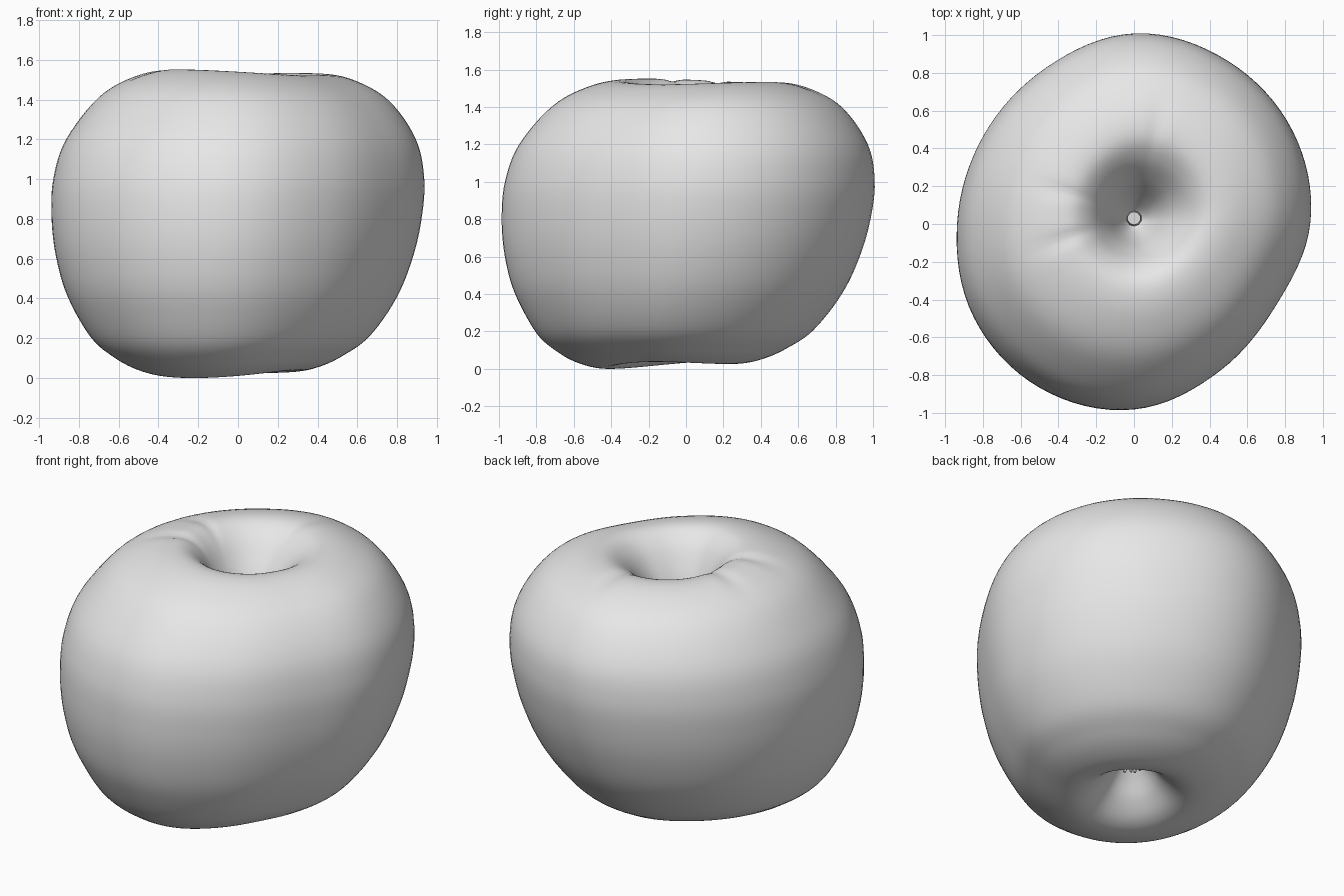
import bpy, bmesh, math, random
from mathutils import Vector, Matrix

cube = bpy.data.objects.get("Cube")
if cube:
    bpy.data.objects.remove(cube, do_unlink=True)

random.seed(4)
SEGMENTS, STEPS = 96, 6

grey = bpy.data.materials.new("plain grey")
grey.use_nodes = True
grey.diffuse_color = (0.8, 0.8, 0.8, 1)
grey.node_tree.nodes["Principled BSDF"].inputs["Base Color"].default_value = (0.8, 0.8, 0.8, 1)


def catmull(p0, p1, p2, p3, t):
    return 0.5 * (2 * p1 + (p2 - p0) * t + (2 * p0 - 5 * p1 + 4 * p2 - p3) * t * t
                  + (3 * p1 - p0 - 3 * p2 + p3) * t ** 3)


def smoothstep(a, b, x):
    t = max(0.0, min(1.0, (x - a) / (b - a)))
    return t * t * (3 - 2 * t)


def finish(name, bm, angle=60):
    bmesh.ops.recalc_face_normals(bm, faces=bm.faces)
    mesh = bpy.data.meshes.new(name)
    bm.to_mesh(mesh)
    bm.free()
    mesh.materials.append(grey)
    obj = bpy.data.objects.new(name, mesh)
    bpy.context.collection.objects.link(obj)
    bpy.ops.object.select_all(action='DESELECT')
    obj.select_set(True)
    bpy.context.view_layer.objects.active = obj
    bpy.ops.object.shade_smooth_by_angle(angle=math.radians(angle))
    return obj


# Half section (radius fraction, height) from the lower hollow to the upper hollow
SECTION = [(0, 0.27), (0.05, 0.26), (0.11, 0.20), (0.18, 0.115), (0.27, 0.045), (0.37, 0.022),
           (0.49, 0.045), (0.61, 0.10), (0.745, 0.20), (0.88, 0.40), (0.955, 0.60),
           (0.992, 0.80), (0.994, 1.00), (0.936, 1.20), (0.777, 1.40), (0.585, 1.503),
           (0.41, 1.53), (0.29, 1.47), (0.19, 1.34), (0.10, 1.17), (0.045, 1.09), (0, 1.07)]
# Plan outline radius every 30 degrees, starting at +x
OUTLINE = [0.93, 0.965, 0.985, 1.0, 0.945, 0.925, 0.94, 0.985, 1.003, 0.985, 0.905, 0.868]
# Shallow creases running over the upper rim (degrees, depth)
CREASES = [(166, 0.012), (200, 0.014), (80, 0.010)]


def outline(a):
    u = a / (2 * math.pi) * 12
    i = int(u)
    return catmull(*(OUTLINE[(i + k) % 12] for k in (-1, 0, 1, 2)), u - i)


def body_point(r, z, a):
    top = smoothstep(1.25, 1.5, z)
    low = 1 - smoothstep(0.05, 0.35, z)
    radius = r * outline(a)
    # uneven rims at both ends
    dz = top * (0.010 * math.cos(a - math.radians(200)) + 0.008 * math.cos(2 * (a - math.radians(225))))
    dz -= low * (0.013 * math.cos(a - math.radians(245)) + 0.012 * math.cos(2 * (a - math.radians(60))))
    for deg, depth in CREASES:
        d = (a - math.radians(deg) + math.pi) % (2 * math.pi) - math.pi
        dz -= top * depth * math.exp(-(d / 0.09) ** 2) * math.exp(-((r - 0.45) / 0.16) ** 2)
    if r < 0.06:
        dz *= r / 0.06
    # the whole fruit leans slightly
    lean = z - 0.85
    return Vector((radius * math.cos(a) + 0.055 * lean, radius * math.sin(a) + 0.10 * lean, z + dz))


# Refine the section into a smooth curve
mirror = lambda p: (-p[0], p[1])
pts = [mirror(SECTION[1])] + SECTION + [mirror(SECTION[-2])]
curve = []
for i in range(1, len(pts) - 2):
    for s in range(STEPS):
        curve.append(tuple(catmull(*(pts[i + k][c] for k in (-1, 0, 1, 2)), s / STEPS) for c in (0, 1)))
curve.append(SECTION[-1])

# Fruit body
bm = bmesh.new()
rings = []
for r, z in curve[1:-1]:
    rings.append([bm.verts.new(body_point(r, z, 2 * math.pi * j / SEGMENTS)) for j in range(SEGMENTS)])
poles = [bm.verts.new(body_point(0, curve[k][1], 0)) for k in (0, -1)]
for j in range(SEGMENTS):
    n = (j + 1) % SEGMENTS
    for lower, upper in zip(rings, rings[1:]):
        bm.faces.new((lower[j], lower[n], upper[n], upper[j]))
    bm.faces.new((poles[0], rings[0][n], rings[0][j]))
    bm.faces.new((poles[1], rings[-1][j], rings[-1][n]))
base = min(v.co.z for v in bm.verts)
bmesh.ops.translate(bm, verts=bm.verts, vec=(0, 0, -base))
finish("fruit_body", bm, 80)

# Short broken stem stub at the bottom of the upper hollow
bm = bmesh.new()
bmesh.ops.create_cone(bm, cap_ends=True, segments=10, radius1=0.045, radius2=0.035, depth=0.1,
                      matrix=Matrix.Translation((0.0, 0.03, 1.10 - base)))
for v in bm.verts:
    if v.co.z > 1.1 - base:
        v.co.z += random.uniform(-0.02, 0.02)
finish("stem_stub", bm, 30)

# Dried blossom end: a ring of small ragged leaves in the lower hollow
bm = bmesh.new()
for k in range(6):
    place = (Matrix.Translation((-0.035, -0.06, 0.225 - base))
             @ Matrix.Rotation(k * math.tau / 6, 4, 'Z') @ Matrix.Translation((0.035, 0, 0))
             @ Matrix.Rotation(math.radians(180 + random.uniform(-25, 25)), 4, 'Y'))
    bmesh.ops.create_cone(bm, cap_ends=True, segments=5, radius1=0.02, radius2=0.008,
                          depth=random.uniform(0.07, 0.11), matrix=place)
finish("blossom_end", bm, 30)
